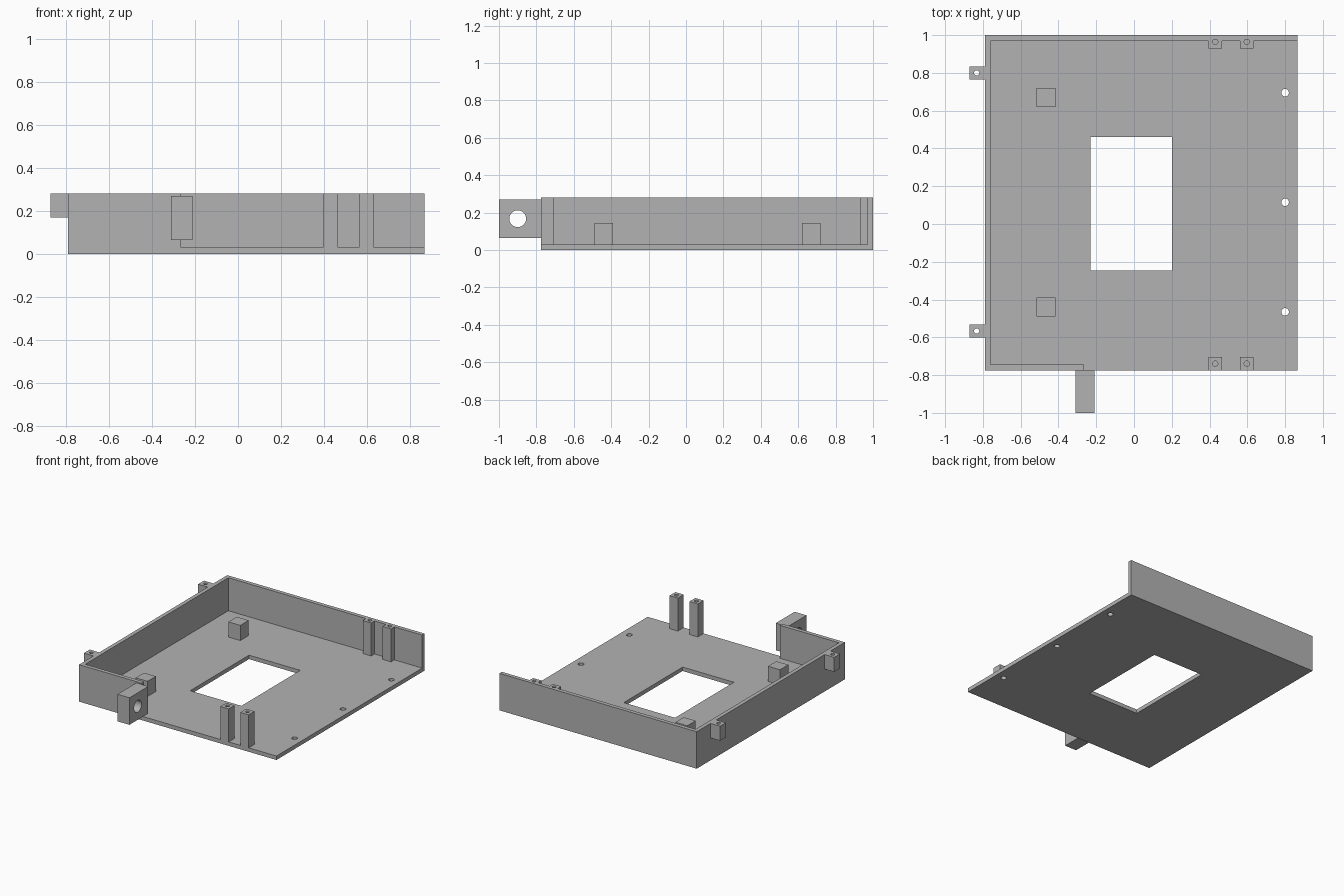
import bpy
import bmesh
import math
from mathutils import Matrix, Vector

cube = bpy.data.objects.get("Cube")
if cube:
    bpy.data.objects.remove(cube, do_unlink=True)

# Single grey plastic
grey = bpy.data.materials.new("grey_plastic")
grey.use_nodes = True
colour = (0.45, 0.45, 0.45, 1)
grey.diffuse_color = colour
grey.node_tree.nodes["Principled BSDF"].inputs["Base Color"].default_value = colour


def add_object(name, bm):
    mesh = bpy.data.meshes.new(name)
    bm.to_mesh(mesh)
    bm.free()
    mesh.materials.append(grey)
    obj = bpy.data.objects.new(name, mesh)
    bpy.context.collection.objects.link(obj)
    return obj


def box(name, xs, ys, zs):
    """Box spanning the given (min, max) ranges."""
    low, high = (Vector(p) for p in zip(xs, ys, zs))
    bm = bmesh.new()
    place = Matrix.Translation((low + high) / 2) @ Matrix.Diagonal((*(high - low), 1))
    bmesh.ops.create_cube(bm, size=1, matrix=place)
    return add_object(name, bm)


def pin(centre, radius, length, along_x=False):
    """Round cutter, upright or along x."""
    bm = bmesh.new()
    turn = Matrix.Rotation(math.pi / 2 if along_x else 0, 4, "Y")
    bmesh.ops.create_cone(bm, cap_ends=True, segments=32, radius1=radius, radius2=radius,
                          depth=length, matrix=Matrix.Translation(centre) @ turn)
    return add_object("hole_cutter", bm)


def cut(parts, cutter):
    """Subtract the cutter from each part, then remove the cutter."""
    cutter.hide_render = True
    for part in parts:
        mod = part.modifiers.new("hole", "BOOLEAN")
        mod.operation = "DIFFERENCE"
        mod.solver = "EXACT"
        mod.object = cutter
        bpy.context.view_layer.objects.active = part
        bpy.ops.object.modifier_apply(modifier=mod.name)
    bpy.data.objects.remove(cutter, do_unlink=True)


LEFT, RIGHT = -0.79, 0.865
FRONT, BACK = -0.775, 1.0
FLOOR, TOP = 0.03, 0.28
WALL = 0.03
inner_x, inner_y = LEFT + WALL, BACK - WALL

# Floor plate with window and screw holes
plate = box("base_plate", (LEFT, RIGHT), (FRONT, BACK), (0, FLOOR))
cut([plate], box("window_cutter", (-0.23, 0.2), (-0.245, 0.46), (-0.1, 0.1)))
for y in (-0.465, 0.115, 0.695):
    cut([plate], pin((0.8, y, 0), 0.02, 0.2))

# Walls on three sides
side_wall = box("side_wall", (LEFT, inner_x), (FRONT, BACK), (FLOOR, TOP))
back_wall = box("back_wall", (inner_x, RIGHT), (inner_y, BACK), (FLOOR, TOP))
front_wall = box("front_wall", (inner_x, -0.265), (FRONT, FRONT + WALL), (FLOOR, TOP))

# Screw posts with blind holes
for x in (0.43, 0.597):
    xs = (x - 0.035, x + 0.035)
    front_post = box("front_post", xs, (FRONT, FRONT + 0.07), (FLOOR, TOP))
    cut([front_post], pin((x, FRONT + 0.036, TOP), 0.014, 0.2))
    back_post = box("back_post", xs, (BACK - 0.07, inner_y), (FLOOR, TOP))
    cut([back_post, back_wall], pin((x, BACK - 0.036, TOP), 0.014, 0.2))

# Support blocks on the floor
for y in (-0.44, 0.67):
    box("support_block", (-0.515, -0.415), (y - 0.05, y + 0.05), (FLOOR, 0.145))

# Mounting tabs outside the side wall
for y in (-0.567, 0.8):
    tab = box("mounting_tab", (-0.87, LEFT), (y - 0.035, y + 0.035), (0.17, TOP))
    cut([tab], pin((-0.833, y, 0.22), 0.014, 0.4))

# Hinge lug on the front wall
lug = box("hinge_lug", (-0.31, -0.21), (-1, FRONT), (0.065, 0.27))
cut([lug], pin((-0.26, -0.9, 0.168), 0.045, 0.3, along_x=True))

# Smooth hole walls, crisp edges
bpy.ops.object.select_all(action="DESELECT")
for part in bpy.context.collection.objects:
    if part.type == "MESH" and grey.name in part.data.materials:
        part.select_set(True)
        bpy.context.view_layer.objects.active = part
bpy.ops.object.shade_smooth_by_angle(angle=math.radians(30))
